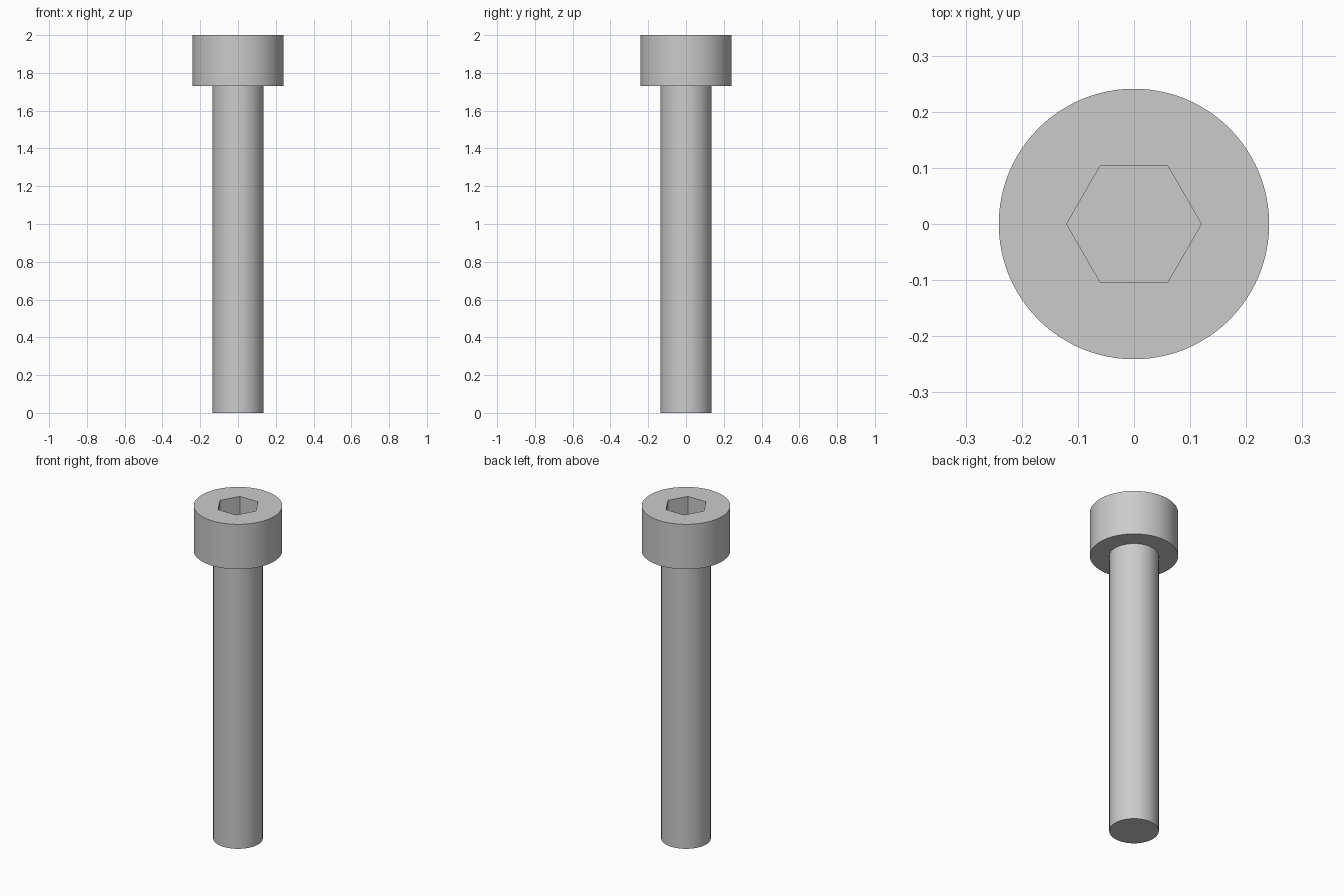
import bpy
import math

if "Cube" in bpy.data.objects:
    bpy.data.objects.remove(bpy.data.objects["Cube"], do_unlink=True)

SIDES = 96
HEAD_BASE = 1.73
TOP = 2.0
SOCKET_DEPTH = 0.15

steel = bpy.data.materials.new("grey_steel")
steel.use_nodes = True
grey = (0.6, 0.6, 0.6, 1)
steel.diffuse_color = grey
steel.node_tree.nodes["Principled BSDF"].inputs["Base Color"].default_value = grey


def cylinder(name, radius, bottom, top, sides=SIDES, turn=0):
    bpy.ops.mesh.primitive_cylinder_add(
        vertices=sides, radius=radius, depth=top - bottom,
        location=(0, 0, (bottom + top) / 2), rotation=(0, 0, turn))
    part = bpy.context.object
    part.name = name
    part.data.materials.append(steel)
    return part


def smooth(part):
    bpy.ops.object.select_all(action="DESELECT")
    part.select_set(True)
    bpy.context.view_layer.objects.active = part
    bpy.ops.object.shade_smooth_by_angle(angle=math.radians(30))


# Plain shank
shank = cylinder("shank", 0.135, 0, HEAD_BASE)
smooth(shank)

# Cylindrical head with a hexagonal socket, corners along x
head = cylinder("head", 0.241, HEAD_BASE, TOP)
cutter = cylinder("socket_cutter", 0.12, TOP - SOCKET_DEPTH, TOP + 0.1,
                  sides=6, turn=math.radians(30))
cut = head.modifiers.new("hex_socket", "BOOLEAN")
cut.operation = "DIFFERENCE"
cut.solver = "EXACT"
cut.object = cutter

# Apply the cut, then drop the cutter
bpy.context.view_layer.objects.active = head
bpy.ops.object.modifier_apply(modifier=cut.name)
bpy.data.objects.remove(cutter, do_unlink=True)
smooth(head)
